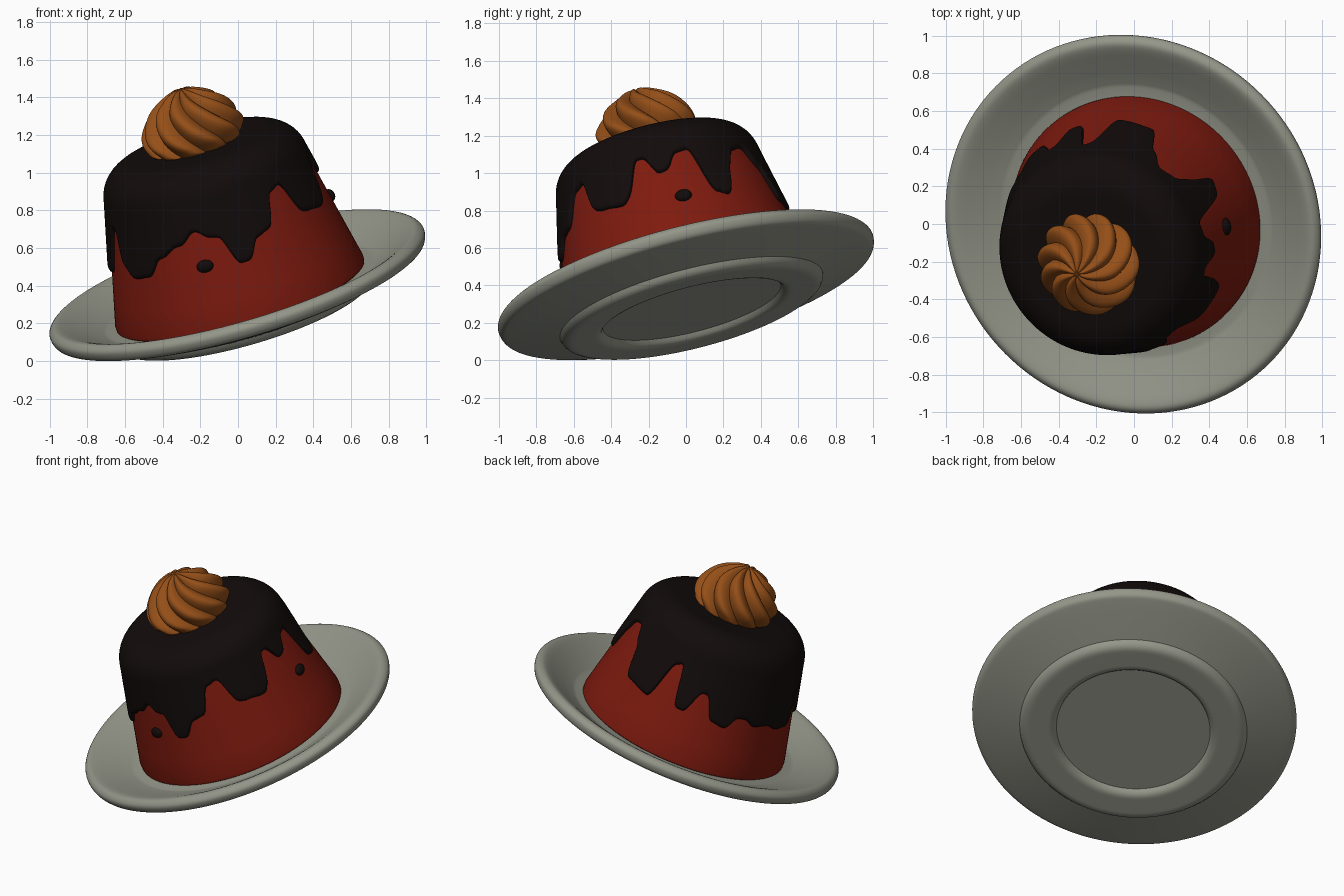
import bpy, bmesh, math
from mathutils import Matrix, Vector

if "Cube" in bpy.data.objects:
    bpy.data.objects.remove(bpy.data.objects["Cube"])

# Tilted frame: the dessert is built upright, then leaned along this axis
NX, NY = -0.27, -0.24
AXIS = Vector((NX, NY, math.sqrt(1 - NX * NX - NY * NY)))
TILT = Matrix.Translation((-0.003, 0, 0.41)) @ \
    Vector((0, 0, 1)).rotation_difference(AXIS).to_matrix().to_4x4()
SLOPE = 0.22
PHI = math.atan(SLOPE)


def material(name, rgb):
    m = bpy.data.materials.new(name)
    m.diffuse_color = (*rgb, 1)
    m.use_nodes = True
    m.node_tree.nodes["Principled BSDF"].inputs["Base Color"].default_value = m.diffuse_color
    return m


def finish(name, bm, mat, angle=50):
    bmesh.ops.remove_doubles(bm, verts=bm.verts, dist=1e-5)
    bmesh.ops.recalc_face_normals(bm, faces=bm.faces)
    bm.transform(TILT)
    mesh = bpy.data.meshes.new(name)
    bm.to_mesh(mesh)
    bm.free()
    ob = bpy.data.objects.new(name, mesh)
    bpy.context.collection.objects.link(ob)
    mesh.materials.append(mat)
    bpy.ops.object.select_all(action='DESELECT')
    ob.select_set(True)
    bpy.context.view_layer.objects.active = ob
    bpy.ops.object.shade_smooth_by_angle(angle=math.radians(angle))
    return ob


def revolve(name, profile_at, mat, n=128, angle=50):
    """Skin the (radius, height) profile returned for every azimuth."""
    bm = bmesh.new()
    cols = []
    for i in range(n):
        a = 2 * math.pi * i / n
        cols.append([bm.verts.new((r * math.cos(b), r * math.sin(b), z))
                     for r, z, b in ((p[0], p[1], a + (p[2] if len(p) > 2 else 0))
                                     for p in profile_at(a))])
    for i in range(n):
        c, d = cols[i], cols[(i + 1) % n]
        for j in range(len(c) - 1):
            bm.faces.new((c[j], d[j], d[j + 1], c[j + 1]))
    return finish(name, bm, mat, angle)


def spline(pts, steps=4):
    """Catmull-Rom smoothing of a profile."""
    p = [Vector(q) for q in pts]
    p = [p[0]] + p + [p[-1]]
    out = []
    for i in range(1, len(p) - 2):
        a, b, c, d = p[i - 1:i + 3]
        for k in range(steps):
            t = k / steps
            out.append(0.5 * (2 * b + (c - a) * t + (2 * a - 5 * b + 4 * c - d) * t * t
                              + (3 * b - a - 3 * c + d) * t ** 3))
    return [(max(q.x, 0), q.y) for q in out + [p[-1]]]


def side_radius(t):
    return 0.69 - SLOPE * (t + 0.06)


def dome(off):
    """Flat top and rounded shoulder of the pudding, grown by off."""
    rad, tc = 0.165 + off, 0.613
    rc = side_radius(tc) - 0.165 / math.cos(PHI)
    pts = [(0, tc + rad), (rc * 0.5, tc + rad)]
    for k in range(11):
        a = math.pi / 2 + (PHI - math.pi / 2) * k / 10
        pts.append((rc + rad * math.cos(a), tc + rad * math.sin(a)))
    return pts


grey = material("grey_china", (0.295, 0.305, 0.25))
red = material("red_jelly", (0.21, 0.0105, 0.0045))
dark = material("dark_sauce", (0.006, 0.0033, 0.0033))
caramel = material("caramel_cream", (0.30, 0.078, 0.009))

# Plate with rounded rim and foot ring
plate = spline([(0, -0.06), (0.4, -0.06), (0.70, -0.06), (0.77, -0.048), (0.88, 0.0),
                (0.96, 0.036), (1.0, 0.043), (1.027, 0.025), (1.034, 0), (1.02, -0.035),
                (0.98, -0.052), (0.86, -0.085)])
plate += [(0.725, -0.12), (0.718, -0.14), (0.705, -0.156), (0.685, -0.166), (0.665, -0.168),
          (0.65, -0.168), (0.55, -0.168), (0.535, -0.168), (0.515, -0.163), (0.50, -0.15),
          (0.49, -0.13), (0, -0.13)]
revolve("plate", lambda a: plate, grey, 128, 35)

# Pudding body
body = dome(0) + [(side_radius(t), t) for t in (0.4, 0.1, -0.035)]
body += [(side_radius(-0.05) - 0.004, -0.055), (side_radius(-0.06) - 0.02, -0.065), (0, -0.065)]
revolve("pudding", lambda a: body, red)

# Sauce: lower edge height by azimuth in degrees
EDGE = [(-180, .27), (-170, .27), (-162, .52), (-157, .52), (-151, .33), (-143, .27),
        (-132, .28), (-125, .37), (-112, .42), (-102, .48), (-95, .43), (-89, .42),
        (-85, .26), (-78, .26), (-72, .36), (-63, .38), (-56, .55), (-47, .57), (-41, .39),
        (-36, .37), (-22, .35), (-17, .42), (-13, .58), (-7, .58), (-2, .47), (4, .48),
        (10, .57), (19, .58), (24, .31), (33, .28), (39, .45), (45, .55), (54, .57),
        (64, .46), (70, .27), (90, .25), (95, .51), (102, .54), (106, .27), (114, .27),
        (118, .42), (124, .42), (129, .27), (140, .25), (145, .33), (152, .33),
        (158, .29), (168, .30), (180, .27)]
THICK = 0.022


def raw_edge(deg):
    deg = (deg + 180) % 360 - 180
    for (a0, t0), (a1, t1) in zip(EDGE, EDGE[1:]):
        if a0 <= deg <= a1:
            s = (deg - a0) / (a1 - a0)
            s = min(1, max(0, (s - 0.15) / 0.7))
            return t0 + (t1 - t0) * s * s * (3 - 2 * s)
    return EDGE[0][1]


def edge_height(a):
    """Edge with rounded corners: a short running average."""
    deg = math.degrees(a)
    w = {-3: 1, -2: 2, -1: 3, 0: 3, 1: 3, 2: 2, 3: 1}
    return sum(k * raw_edge(deg + d) for d, k in w.items()) / sum(w.values())


def sauce_profile(a):
    e = edge_height(a)
    pts = dome(THICK)
    t0 = pts[-1][1]
    low = e + 0.03
    for k in range(1, 11):
        t = t0 + (low - t0) * k / 10
        pts.append((side_radius(t) + THICK, t))
    for k in range(1, 6):
        q = math.pi / 2 * k / 5
        t = low - 0.03 * math.sin(q)
        pts.append((side_radius(t) + (THICK + 0.01) * math.cos(q) - 0.01, t))
    return pts


revolve("sauce", sauce_profile, dark, 360, 60)

# Stray sauce drops on the pudding side
for name, deg, t in (("sauce_drop_front", -101, 0.295), ("sauce_drop_right", 8, 0.315)):
    bm = bmesh.new()
    bmesh.ops.create_uvsphere(bm, u_segments=20, v_segments=12, radius=1)
    bm.transform(Matrix.Rotation(math.radians(deg), 4, 'Z')
                 @ Matrix.Translation((side_radius(t), 0, t))
                 @ Matrix.Rotation(-PHI, 4, 'Y')
                 @ Matrix.Diagonal((0.026, 0.046, 0.034, 1)))
    finish(name, bm, dark)

# Piped cream swirl: softly fluted dome, twisted on the way down
cream = spline([(0, 1.115), (0.05, 1.11), (0.11, 1.085), (0.19, 1.035), (0.245, 0.97),
                (0.277, 0.90), (0.268, 0.84), (0.22, 0.795), (0, 0.77)], 5)
FLUTES = 10


def cream_profile(a):
    lobe = abs(math.sin(a * FLUTES / 2))
    pts = []
    for r, t in cream:
        twist = math.radians(75) * (1.115 - t) / 0.34
        pts.append((r * (0.82 + 0.18 * lobe), t - 0.02 * (1 - lobe) * min(1, r / 0.1), twist))
    return pts


revolve("cream_swirl", cream_profile, caramel, FLUTES * 20, 75)

# Rest the model on the ground
low = min(v.co.z for o in bpy.data.objects for v in o.data.vertices)
for o in bpy.data.objects:
    o.data.transform(Matrix.Translation((0, 0, -low)))
